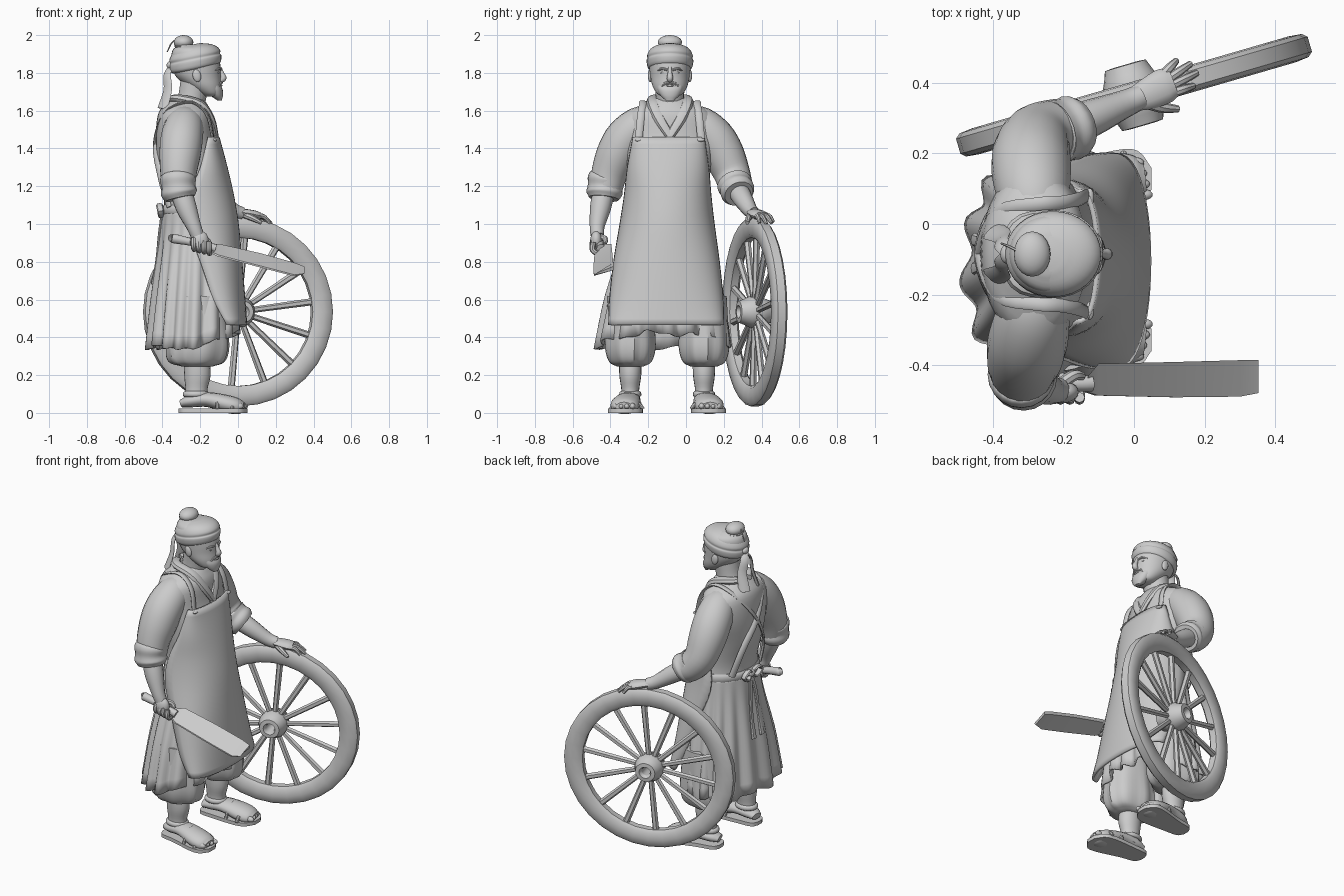
import bpy, bmesh, math
from mathutils import Vector, Matrix

V = Vector
TAU = 2 * math.pi
CY = -0.085                      # mid line of the figure
clay = bpy.data.materials.new("clay_grey")
clay.diffuse_color = (0.6, 0.6, 0.6, 1)


def finish(name, bm, angle=40, thick=0):
    bmesh.ops.recalc_face_normals(bm, faces=bm.faces)
    me = bpy.data.meshes.new(name)
    bm.to_mesh(me)
    bm.free()
    ob = bpy.data.objects.new(name, me)
    bpy.context.collection.objects.link(ob)
    me.materials.append(clay)
    if thick:
        m = ob.modifiers.new("thickness", 'SOLIDIFY')
        m.thickness = thick
        m.offset = 0
    bpy.ops.object.select_all(action='DESELECT')
    ob.select_set(True)
    bpy.context.view_layer.objects.active = ob
    bpy.ops.object.shade_smooth_by_angle(angle=math.radians(angle))
    return ob


def smooth_rows(rows, n=4):
    """Catmull-Rom between rows of numbers."""
    rows = [V(r) for r in rows]
    p = [rows[0] * 2 - rows[1]] + rows + [rows[-1] * 2 - rows[-2]]
    out = []
    for i in range(1, len(p) - 2):
        a, b, c, d = p[i - 1:i + 3]
        for k in range(n):
            t = k / n
            out.append(0.5 * (2 * b + (c - a) * t + (2 * a - 5 * b + 4 * c - d) * t * t
                              + (3 * b - a - 3 * c + d) * t ** 3))
    return out + [rows[-1]]


def skin(name, rings, closed=True, caps=True, thick=0, angle=40):
    bm = bmesh.new()
    vs = [[bm.verts.new(p) for p in r] for r in rings]
    m = len(vs[0])
    for a, b in zip(vs, vs[1:]):
        for i in range(m if closed else m - 1):
            j = (i + 1) % m
            bm.faces.new((a[i], a[j], b[j], b[i]))
    if caps and closed:
        bm.faces.new(vs[0])
        bm.faces.new(vs[-1])
    return finish(name, bm, angle, thick)


def loft(name, rows, seg=32, folds=0, n=4, **kw):
    """Rows: z, cx, cy, rx, ry, fold depth."""
    rings = []
    for r in smooth_rows(rows, n):
        z, cx, cy, rx, ry = r[:5]
        f = r[5] if len(r) > 5 else 0
        ring = []
        for i in range(seg):
            t = TAU * i / seg
            k = f * math.sin(folds * t + 1.2 * math.sin(3 * t))
            ring.append(V((cx + (rx + k) * math.cos(t), cy + (ry + k) * math.sin(t), z)))
        rings.append(ring)
    return skin(name, rings, **kw)


def tube(name, rows, seg=12, n=4, flat=1.0, **kw):
    """Rows: x, y, z, radius; flat squashes the section along its second axis."""
    pts = smooth_rows([V(r) for r in rows], n)
    rings, side = [], None
    for i, p in enumerate(pts):
        d = (pts[min(i + 1, len(pts) - 1)].xyz - pts[max(i - 1, 0)].xyz).normalized()
        if side is None:
            side = d.cross(V((0, 0, 1)) if abs(d.z) < 0.9 else V((1, 0, 0)))
        side = (side - d * side.dot(d)).normalized()
        up = side.cross(d)
        rings.append([p.xyz + p[3] * (side * math.cos(TAU * k / seg) + up * flat * math.sin(TAU * k / seg))
                      for k in range(seg)])
    return skin(name, rings, **kw)


def ball(name, c, r, tilt=0):
    bm = bmesh.new()
    bmesh.ops.create_uvsphere(bm, u_segments=20, v_segments=12, radius=1)
    bm.transform(Matrix.Translation(c) @ Matrix.Rotation(tilt, 4, 'Y') @ Matrix.Diagonal((*r, 1)))
    return finish(name, bm)


# --- wheel: rim, spokes and hub, set in a turned upright plane
W = (Matrix.Translation((0, 0.364, 0.535)) @ Matrix.Rotation(math.radians(16.2), 4, 'Z')
     @ Matrix.Rotation(math.pi / 2, 4, 'X') @ Matrix.Diagonal((1.035, 1, 1, 1)))


def lathe(name, prof, seg, angle):
    prof = prof + [prof[0]]
    return skin(name, [[W @ V((r * math.cos(TAU * k / seg), r * math.sin(TAU * k / seg), h))
                        for k in range(seg)] for r, h in prof], caps=False, angle=angle)


lathe("wheel_rim", [(.393, -.02), (.41, -.034), (.45, -.038), (.487, -.034), (.5, -.022),
                    (.5, .022), (.487, .034), (.45, .038), (.41, .034), (.393, .02)], 32, 40)
lathe("wheel_hub", [(.025, -.07), (.035, -.09), (.058, -.088), (.068, -.06), (.082, -.03), (.082, .03),
                    (.068, .06), (.058, .088), (.035, .09), (.025, .07)], 20, 35)
bm = bmesh.new()
for k in range(14):
    g = bmesh.ops.create_cone(bm, segments=6, radius1=.016, radius2=.019, depth=.36, cap_ends=True)
    bmesh.ops.transform(bm, verts=g["verts"], matrix=W @ Matrix.Rotation(TAU * (k + .3) / 14, 4, 'Z')
                        @ Matrix.Translation((.24, 0, 0)) @ Matrix.Rotation(math.pi / 2, 4, 'Y'))
finish("wheel_spokes", bm)

# --- legs, trousers and sandals
for side, y, out in (("right", -.295, -1), ("left", .095, 1)):
    loft(side + "_trouser", [(.62, -.21, y, .14, .12, 0), (.45, -.21, y, .155, .128, .004), (.34, -.215, y, .165, .13, .006),
                             (.27, -.22, y, .145, .108, .006), (.245, -.215, y, .08, .07, 0)], folds=9, seg=40)
    loft(side + "_shin", [(.30, -.22, y, .068, .06), (.2, -.215, y, .07, .058), (.12, -.22, y, .058, .047),
                          (.05, -.22, y, .065, .05)], seg=20)
    tube(side + "_foot", [(-.30, y - .01 * out, .05, .035), (-.25, y, .062, .055), (-.16, y + .01 * out, .07, .065),
                          (-.06, y + .025 * out, .048, .078), (.0, y + .03 * out, .034, .07),
                          (.03, y + .033 * out, .03, .045)], flat=.6, seg=16)
    rows = smooth_rows([(-.315, y, .02), (-.29, y, .055), (-.2, y + .005 * out, .068), (-.06, y + .022 * out, .09),
                        (.01, y + .03 * out, .082), (.05, y + .033 * out, .03)])
    skin(side + "_sandal_sole", [[V((x, c - w, 0)), V((x, c + w, 0)), V((x, c + w, .022)), V((x, c - w, .022))]
                                 for x, c, w in rows])
    for i, (x, h, w) in enumerate(((-.03, .066, .086), (-.11, .096, .078))):
        tube(f"{side}_sandal_strap_{i}", [(x, y + .018 * out - w, .02, .01), (x, y + .018 * out - w * .7, h * .75, .01),
                                          (x, y + .018 * out, h, .01), (x, y + .018 * out + w * .7, h * .75, .01),
                                          (x, y + .018 * out + w, .02, .01)], seg=8)
    loft(side + "_ankle_strap", [(.085, -.222, y, .062, .05), (.092, -.222, y, .07, .058),
                                 (.108, -.222, y, .068, .057), (.115, -.222, y, .058, .048)], n=2, seg=20)
    for k in range(4):
        ball(f"{side}_toe_{k}", (.025 - .008 * k, y + .03 * out + out * (-.042 + .03 * k), .035), (.028, .016, .017))

# --- pleated skirt, jacket, sash and apron
skirt = loft("skirt", [(1.09, -.215, -.09, .175, .21, 0), (.9, -.222, -.095, .187, .235, .005),
                       (.62, -.23, -.112, .215, .30, .012), (.345, -.24, -.122, .232, .345, .018)],
             folds=16, seg=128, caps=False, thick=.012, angle=60)
for v in skirt.data.vertices:               # hem rises at the front and ripples slightly
    low = max(0, (.75 - v.co.z) / .4)
    v.co.z += low * (max(0, v.co.x + .2) * .4 + .012 * math.sin(23 * v.co.y + 9 * v.co.x))
loft("jacket", [(1.665, -.265, CY, .08, .09), (1.63, -.275, CY, .115, .15), (1.575, -.28, CY, .145, .23),
                (1.45, -.278, CY, .157, .25), (1.3, -.25, -.09, .175, .222), (1.15, -.222, -.09, .172, .208),
                (1.04, -.215, -.09, .178, .215)])
loft("sash", [(1.10, -.215, -.09, .178, .214), (1.085, -.215, -.09, .188, .222), (1.06, -.215, -.09, .188, .222),
              (1.045, -.215, -.09, .178, .216)], n=2)
rings = []
for z, y0, y1, xf, xs in smooth_rows([(1.46, -.275, .092, -.105, -.16), (1.3, -.305, .115, -.062, -.2),
                                      (1.15, -.322, .128, -.028, -.26), (1.0, -.345, .145, -.003, -.27),
                                      (.8, -.378, .172, .016, -.2), (.6, -.40, .192, .032, -.13),
                                      (.465, -.405, .195, .042, -.06)]):
    row = []
    for k in range(25):
        t = (k / 12 - 1) * math.pi / 2
        row.append(V((xs + (xf - xs) * max(math.cos(t), 0) ** .75, (y0 + y1) / 2 + (y1 - y0) / 2 * math.sin(t), z)))
    rings.append(row)
skin("apron", rings, closed=False, thick=.014, angle=50)
for s in (-1, 1):
    # shoulder strap passing over and crossing on the back
    tube(f"apron_strap_{s}", [(-.134, CY + s * .165, 1.45, .02), (-.156, CY + s * .155, 1.56, .02),
                              (-.205, CY + s * .145, 1.625, .02), (-.275, CY + s * .14, 1.646, .02),
                              (-.385, CY + s * .115, 1.59, .02), (-.438, CY, 1.43, .02),
                              (-.412, CY - s * .11, 1.25, .02), (-.365, CY - s * .145, 1.09, .02)], flat=.4, seg=8)
    ball(f"strap_button_{s}", (-.125, CY + s * .16, 1.445), (.012, .026, .01))
    # crossed collar bands
    tube(f"collar_{s}", [(-.36, CY + s * .02, 1.66, .028), (-.31, CY + s * .085, 1.665, .03),
                         (-.20, CY + s * .09, 1.635, .031), (-.142, CY + s * .055, 1.555, .029),
                         (-.115, CY - s * .01, 1.45, .022)], flat=.7, seg=8)
    # bow loops and hanging ties at the back
    tube(f"bow_loop_{s}", [(-.40, CY, 1.075, .012), (-.415, CY + s * .05, 1.10, .018), (-.41, CY + s * .085, 1.07, .018),
                           (-.405, CY + s * .04, 1.04, .016), (-.40, CY, 1.07, .012)], flat=.6, seg=8)
    tube(f"sash_tie_{s}", [(-.40, CY, 1.07, .012), (-.415, CY + s * .025, .95, .014), (-.43, CY + s * .035, .8, .014),
                           (-.45, CY + s * .04, .68, .02)], flat=.6, seg=8)
ball("bow_knot", (-.405, CY, 1.07), (.018, .026, .022))

# --- arms with rolled sleeves
tube("right_sleeve", [(-.275, -.16, 1.555, .07), (-.283, -.24, 1.525, .10), (-.297, -.315, 1.455, .112),
                      (-.307, -.365, 1.37, .11), (-.315, -.405, 1.27, .097), (-.312, -.425, 1.18, .086)], seg=20)
tube("right_cuff", [(-.318, -.42, 1.25, .086), (-.318, -.425, 1.235, .096), (-.316, -.43, 1.20, .09),
                    (-.312, -.432, 1.165, .096), (-.306, -.435, 1.135, .08)], seg=20)
tube("right_forearm", [(-.31, -.43, 1.2, .058), (-.275, -.452, 1.09, .056), (-.235, -.47, .99, .04),
                       (-.215, -.47, .94, .036)], seg=14)
tube("left_sleeve", [(-.275, -.01, 1.555, .07), (-.283, .07, 1.525, .10), (-.29, .145, 1.455, .112),
                     (-.29, .198, 1.37, .11), (-.275, .242, 1.27, .097), (-.23, .262, 1.205, .09),
                     (-.18, .275, 1.175, .083)], seg=20)
tube("left_cuff", [(-.235, .255, 1.22, .086), (-.225, .258, 1.21, .094), (-.2, .266, 1.192, .088),
                   (-.175, .273, 1.175, .092), (-.155, .28, 1.16, .078)], seg=20)
tube("left_forearm", [(-.2, .272, 1.185, .056), (-.12, .30, 1.135, .053), (-.03, .338, 1.075, .04),
                      (.02, .36, 1.055, .035)], seg=14)

# --- left hand spread on top of the rim
tube("left_palm", [(.0, .352, 1.062, .034), (.04, .368, 1.057, .045), (.085, .39, 1.047, .05), (.11, .40, 1.042, .042)],
     flat=.5)
for k, (x, y, z) in enumerate(((.12, .462, 1.01), (.16, .453, 1.005), (.178, .427, 1.0), (.168, .39, 1.005))):
    b = V((.085 + .008 * k, .425 - .018 * k, 1.045))
    m = (b + V((x, y, z))) / 2 + V((0, 0, .012))
    tube(f"left_finger_{k}", [(*b, .014), (*m, .013), (x, y, z, .009)], seg=8)
tube("left_thumb", [(.03, .345, 1.05, .018), (.08, .33, 1.03, .016), (.125, .325, 1.005, .01)], seg=8)

# --- right hand gripping the cleaver
ball("right_palm", (-.205, -.475, .91), (.048, .032, .055), .3)
for k in range(4):
    x, z = -.235 + .027 * k, .905 - .007 * k
    tube(f"right_finger_{k}", [(x, -.49, z + .02, .015), (x, -.495, z - .02, .015), (x + .003, -.465, z - .04, .014),
                               (x + .005, -.435, z - .025, .013), (x + .005, -.43, z, .01)], seg=8)
tube("right_thumb", [(-.205, -.45, .93, .017), (-.17, -.428, .92, .016), (-.145, -.43, .895, .011)], seg=8)
tube("cleaver_handle", [(-.35, -.45, .925, .02), (-.34, -.45, .923, .026), (-.25, -.452, .905, .021),
                        (-.15, -.452, .88, .022), (-.12, -.45, .87, .024)], seg=10)
edge = [(-.13, -.43, .885, -.475, .845), (-.10, -.395, .885, -.485, .832), (.12, -.39, .835, -.49, .775),
        (.30, -.385, .785, -.488, .728), (.352, -.385, .765, -.478, .735)]
skin("cleaver_blade", [[V((x, ya, za + .01)), V((x, yb, zb + .003)), V((x - .01, yb, zb - .003)), V((x, ya, za - .01))]
                       for x, ya, za, yb, zb in edge], angle=25)

# --- head
tube("neck", [(-.265, CY, 1.58, .085), (-.245, CY, 1.66, .075), (-.225, CY, 1.76, .08)], seg=18)
loft("head", [(1.675, -.145, CY, .035, .04), (1.69, -.15, CY, .058, .068), (1.73, -.18, CY, .092, .092),
              (1.78, -.21, CY, .118, .104), (1.83, -.22, CY, .128, .11), (1.88, -.228, CY, .126, .114),
              (1.925, -.235, CY, .108, .102), (1.95, -.25, CY, .055, .055)])
wrap = loft("head_wrap", [(1.812, -.225, CY, .118, .108), (1.825, -.225, CY, .134, .119), (1.857, -.226, CY, .138, .124),
                          (1.868, -.227, CY, .132, .119), (1.885, -.229, CY, .135, .121), (1.91, -.233, CY, .12, .110),
                          (1.93, -.24, CY, .092, .088), (1.945, -.25, CY, .05, .05)], n=3)
for v in wrap.data.vertices:                # band sits lower at the back
    v.co.z += (v.co.x + .225) * .2 + .008
ball("hair_bun", (-.288, CY, 1.962), (.052, .064, .038))
loft("bun_tie", [(1.932, -.28, CY, .05, .055), (1.94, -.28, CY, .058, .064), (1.95, -.28, CY, .05, .056)], n=2, seg=20)
tube("nose", [(-.096, CY, 1.83, .009), (-.086, CY, 1.80, .012), (-.077, CY, 1.772, .017), (-.092, CY, 1.758, .013)],
     seg=10)
loft("beard", [(1.735, -.128, CY, .034, .07), (1.71, -.124, CY, .043, .066), (1.68, -.113, CY, .033, .05),
               (1.655, -.098, CY, .012, .024)], seg=20)
ball("lower_lip", (-.09, CY, 1.733), (.008, .02, .006))
for s in (-1, 1):
    ball(f"eye_{s}", (-.106, CY + s * .036, 1.80), (.008, .014, .006))
    tube(f"brow_{s}", [(-.093, CY + s * .014, 1.816, .006), (-.098, CY + s * .042, 1.822, .007),
                       (-.122, CY + s * .066, 1.812, .005)], seg=8)
    tube(f"moustache_{s}", [(-.088, CY + s * .004, 1.748, .008), (-.096, CY + s * .03, 1.742, .008),
                            (-.11, CY + s * .05, 1.72, .005)], seg=8)
    ball(f"ear_{s}", (-.218, CY + s * .105, 1.785), (.022, .012, .034), -.2)
    # wrap ribbons trailing behind
    tube(f"ribbon_{s}", [(-.352, CY, 1.84, .018), (-.375, CY + s * .03, 1.79, .024), (-.372, CY + s * .05, 1.71, .028),
                         (-.40, CY + s * .065, 1.61, .034)], flat=.3, seg=8)
ball("ribbon_knot", (-.358, CY, 1.84), (.02, .028, .022))
tube("loose_hair", [(-.31, CY, 1.985, .005), (-.35, CY + .02, 1.96, .004), (-.375, CY + .03, 1.91, .003)], seg=6)
